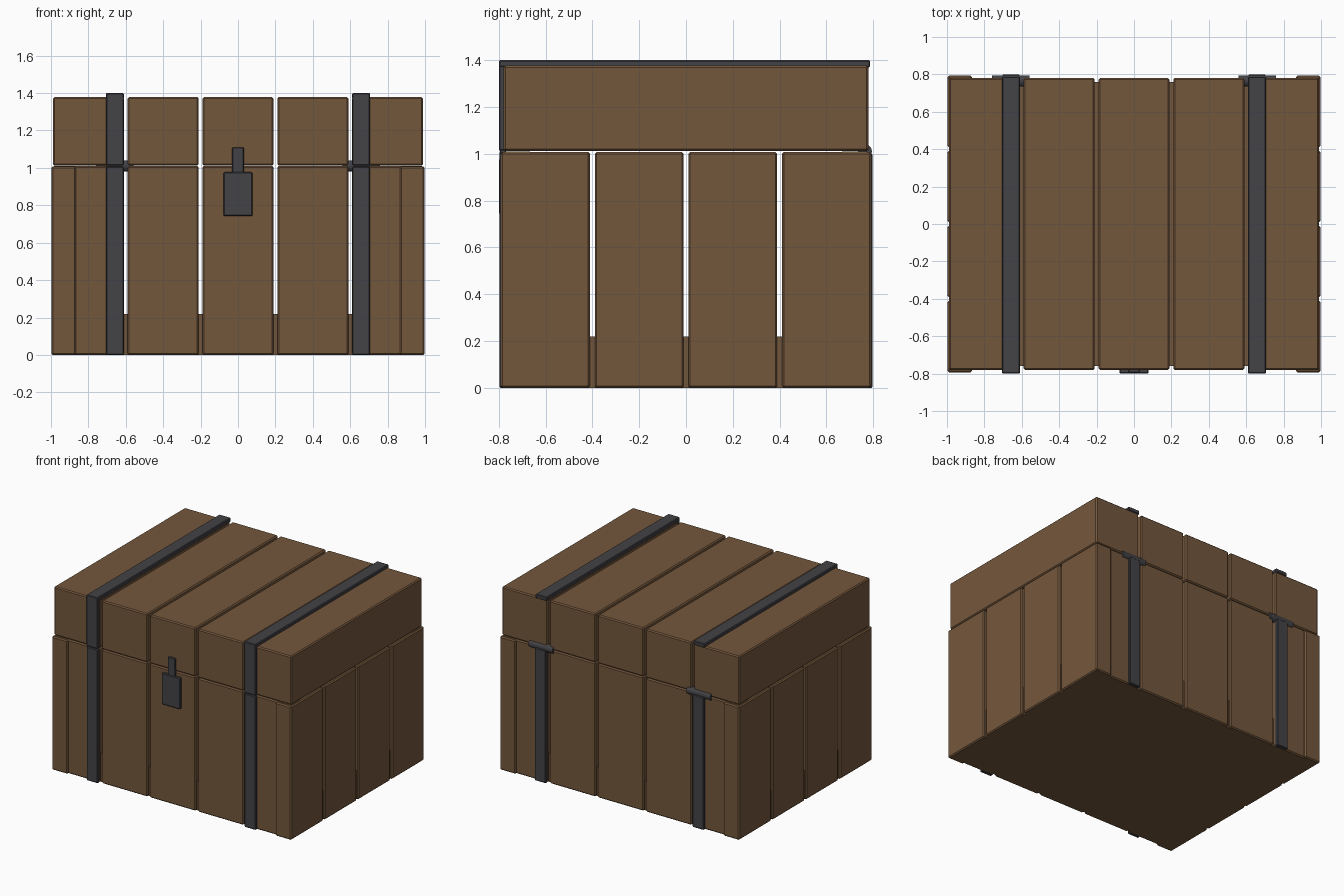
import bpy, bmesh, math
from mathutils import Matrix

if "Cube" in bpy.data.objects:
    bpy.data.objects.remove(bpy.data.objects["Cube"])


def make_mat(name, rgb):
    m = bpy.data.materials.new(name)
    m.diffuse_color = (*rgb, 1)
    m.use_nodes = True
    m.node_tree.nodes["Principled BSDF"].inputs["Base Color"].default_value = m.diffuse_color
    return m


WOOD = make_mat("brown wood", (0.175, 0.096, 0.045))
IRON = make_mat("dark iron", (0.056, 0.056, 0.063))


def finish(name, bm, mat):
    me = bpy.data.meshes.new(name)
    bm.to_mesh(me)
    bm.free()
    me.materials.append(mat)
    ob = bpy.data.objects.new(name, me)
    bpy.context.collection.objects.link(ob)
    return ob


def box(name, x, y, z, mat, bevel=0.008):
    """Bevelled box from (min, max) ranges."""
    bm = bmesh.new()
    bmesh.ops.create_cube(bm, size=1)
    for v in bm.verts:
        v.co = [r[0] if c < 0 else r[1] for c, r in zip(v.co, (x, y, z))]
    if bevel:
        bmesh.ops.bevel(bm, geom=bm.edges[:], offset=bevel, segments=1,
                        affect='EDGES', profile=0.5)
    return finish(name, bm, mat)


# Floor slab
box("floor", (-0.98, 0.98), (-0.76, 0.76), (0, 0.22), WOOD, 0)

for i in range(5):
    cx = -0.8 + 0.4 * i
    x = (cx - 0.19, cx + 0.19)
    # Front and back wall planks
    box("front_plank", x, (-0.78, -0.66), (0, 1.01), WOOD)
    box("back_plank", x, (0.66, 0.78), (0, 1.01), WOOD)
    # Lid planks
    box("lid_plank", x, (-0.78, 0.78), (1.012, 1.378), WOOD)

# Side wall planks, the outer ones reaching the corners
for s in (-1, 1):
    xs = sorted((s * 0.866, s * 0.998))
    for a, b in ((-0.793, -0.41), (-0.39, -0.01), (0.01, 0.39), (0.41, 0.793)):
        box("side_plank", xs, (a, b), (0, 1.007), WOOD)

for s in (-1, 1):
    cx = s * 0.658
    x = (cx - 0.047, cx + 0.047)
    # Iron straps on the body and lid
    box("front_strap", x, (-0.798, -0.77), (0, 1.008), IRON, 0.005)
    box("back_strap", x, (0.77, 0.798), (0, 1.0), IRON, 0.005)
    box("lid_front_strap", x, (-0.8, -0.77), (1.014, 1.39), IRON, 0.005)
    box("lid_top_strap", (x[0] - 0.001, x[1] + 0.001), (-0.8, 0.787),
        (1.37, 1.4), IRON, 0.005)
    # Hinge barrel
    bm = bmesh.new()
    bmesh.ops.create_cone(bm, cap_ends=True, segments=16, radius1=0.03,
                          radius2=0.03, depth=0.2,
                          matrix=Matrix.Translation((cx, 0.765, 1.01))
                          @ Matrix.Rotation(math.pi / 2, 4, 'Y'))
    finish("hinge", bm, IRON)

# Lock plate and hasp
box("lock_plate", (-0.077, 0.077), (-0.8, -0.77), (0.742, 0.978), IRON, 0.005)
box("lock_hasp", (-0.031, 0.031), (-0.796, -0.77), (0.96, 1.11), IRON, 0.004)
